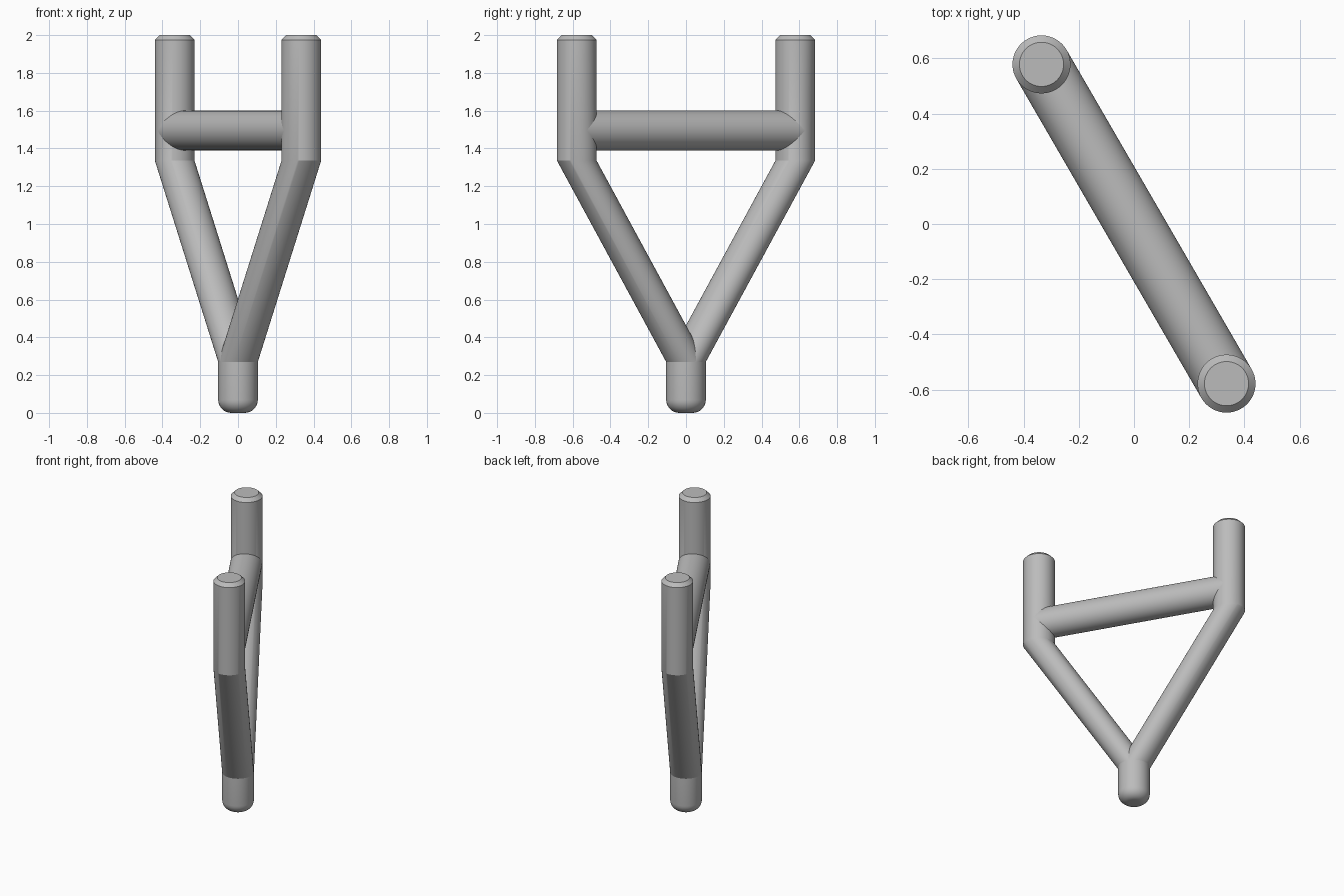
import bpy, bmesh
from math import sin, cos, pi, radians
from mathutils import Vector

cube = bpy.data.objects.get("Cube")
if cube:
    bpy.data.objects.remove(cube)

R = 0.105                                  # tube radius
SEGMENTS = 64
POST = Vector((0.335, -0.578, 0))          # post axis on the model's left
BEND_LOW, BEND_HIGH, TOP, BAR_Z = 0.27, 1.335, 2.0, 1.495
CHAMFER, FILLET = 0.025, 0.07

grey = bpy.data.materials.new("plain grey")
grey.use_nodes = True
colour = (0.5, 0.5, 0.5, 1)
grey.diffuse_color = colour
grey.node_tree.nodes["Principled BSDF"].inputs["Base Color"].default_value = colour


def tube(name, rings, u, v, cap_start=False, cap_end=False):
    """Loft circles (centre, radius) lying in the plane of u and v."""
    bm = bmesh.new()
    loops = []
    for centre, radius in rings:
        angles = [2 * pi * i / SEGMENTS for i in range(SEGMENTS)]
        loops.append([bm.verts.new(centre + radius * (cos(a) * u + sin(a) * v)) for a in angles])
    for a, b in zip(loops, loops[1:]):
        for i in range(SEGMENTS):
            j = (i + 1) % SEGMENTS
            bm.faces.new((a[i], a[j], b[j], b[i]))
    if cap_start:
        bm.faces.new(loops[0][::-1])
    if cap_end:
        bm.faces.new(loops[-1])
    mesh = bpy.data.meshes.new(name)
    bm.to_mesh(mesh)
    bm.free()
    mesh.materials.append(grey)
    obj = bpy.data.objects.new(name, mesh)
    bpy.context.collection.objects.link(obj)
    bpy.ops.object.select_all(action='DESELECT')
    obj.select_set(True)
    bpy.context.view_layer.objects.active = obj
    bpy.ops.object.shade_smooth_by_angle(angle=radians(25))
    return obj


X, Y, Z = Vector((1, 0, 0)), Vector((0, 1, 0)), Vector((0, 0, 1))

# Foot with a rounded lower edge
foot = []
for i in range(9):
    a = pi / 2 * i / 8
    foot.append((Z * FILLET * (1 - cos(a)), R - FILLET * (1 - sin(a))))
foot.append((Z * BEND_LOW, R))
tube("foot", foot, X, Y, cap_start=True)

# Two slanted legs that turn upright into chamfered posts
for side, name in ((1, "left_prong"), (-1, "right_prong")):
    axis = POST * side
    tube(name, [(Z * BEND_LOW, R),
                (axis + Z * BEND_HIGH, R),
                (axis + Z * (TOP - CHAMFER), R),
                (axis + Z * TOP, R - CHAMFER)], X, Y, cap_end=True)

# Cross bar joining the posts
across = POST.normalized().cross(Z)
tube("cross_bar", [(Z * BAR_Z - POST, R), (Z * BAR_Z + POST, R)], Z, across)
